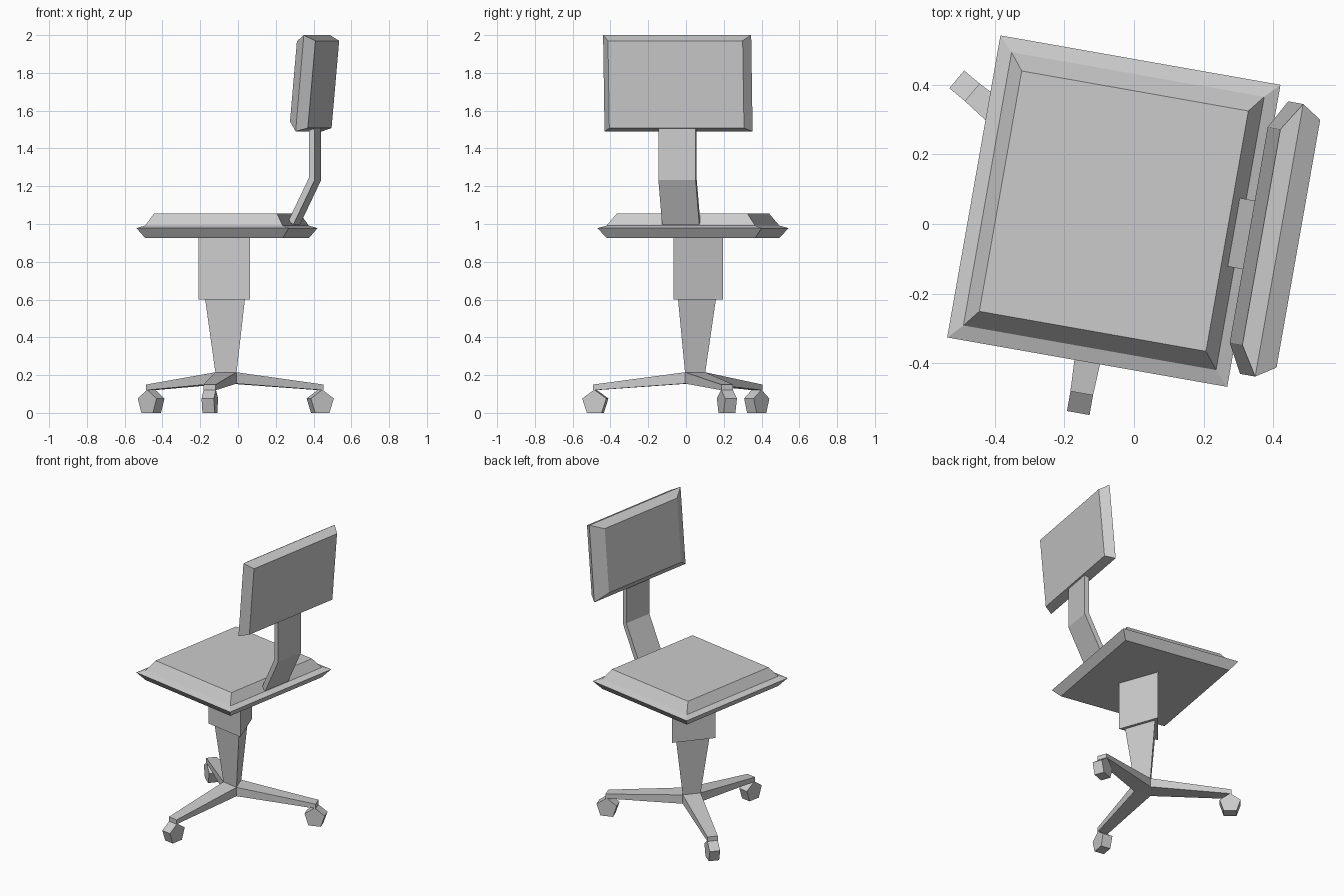
import bpy, bmesh
from math import sin, cos, radians, pi
from mathutils import Matrix, Vector

if "Cube" in bpy.data.objects:
    bpy.data.objects.remove(bpy.data.objects["Cube"])

# The whole chair is turned 10 degrees about its column
PLACE = Matrix.Translation((-0.058, 0.037, 0)) @ Matrix.Rotation(radians(-10), 4, 'Z')


def loft(name, rings, turn=0.0):
    """Skin a stack of equal-sized point rings, closing both ends."""
    bm = bmesh.new()
    loops = [[bm.verts.new(p) for p in ring] for ring in rings]
    n = len(loops[0])
    for a, b in zip(loops, loops[1:]):
        for i in range(n):
            j = (i + 1) % n
            bm.faces.new((a[i], a[j], b[j], b[i]))
    bm.faces.new(loops[0][::-1])
    bm.faces.new(loops[-1])
    bm.transform(PLACE @ Matrix.Rotation(radians(turn), 4, 'Z'))
    bmesh.ops.recalc_face_normals(bm, faces=bm.faces)
    mesh = bpy.data.meshes.new(name)
    bm.to_mesh(mesh)
    bm.free()
    ob = bpy.data.objects.new(name, mesh)
    bpy.context.collection.objects.link(ob)
    return ob


def rect(hx, hy, z):
    return [(-hx, -hy, z), (hx, -hy, z), (hx, hy, z), (-hx, hy, z)]


def triangle(r, z):
    return [(r * cos(radians(a)), r * sin(radians(a)), z) for a in (90, 210, 330)]


def back_ring(h, x0, z0, x1, z1):
    """Upright rectangle leaning from (x0, z0) to (x1, z1)."""
    return [(x0, -h, z0), (x0, h, z0), (x1, h, z1), (x1, -h, z1)]


def leg_ring(x, w, z0, z1):
    return back_ring(w, x, z0, x, z1)


# Seat cushion with flared rim
loft("seat", [rect(0.369, 0.399, 0.925), rect(0.409, 0.441, 0.978),
              rect(0.369, 0.399, 0.992), rect(0.331, 0.351, 1.055)])

# Triangular column: upper sleeve, tapered lower part, hub
loft("column_sleeve", [triangle(0.16, 0.60), triangle(0.16, 0.925)])
loft("column", [triangle(0.066, 0.155), triangle(0.066, 0.215), triangle(0.123, 0.60)])

# Three legs with pentagonal wheels
R, WX, W = 0.068, 0.525, 0.033
for i, turn in enumerate((30, 150, 270)):
    loft(f"leg_{i + 1}", [leg_ring(0.033, 0.057, 0.155, 0.215),
                          leg_ring(0.532, 0.033, 0.12, 0.15)], turn)
    pent = [(WX + R * sin(k * 2 * pi / 5), 0.055 + R * cos(k * 2 * pi / 5)) for k in range(5)]
    loft(f"wheel_{i + 1}", [[(x, s * W, z) for x, z in pent] for s in (-1, 1)], turn)

# Bent strip carrying the backrest
profile = [(0.345, 1.012), (0.375, 0.998), (0.488, 1.232),
           (0.488, 1.51), (0.457, 1.51), (0.457, 1.243)]
loft("backrest_support", [[(x, y, z) for x, z in profile] for y in (-0.1, 0.1)])

# Leaning backrest, chamfered front and back
loft("backrest", [back_ring(0.315, 0.394, 1.543, 0.431, 1.967),
                  back_ring(0.398, 0.439, 1.49, 0.483, 2.0),
                  back_ring(0.362, 0.498, 1.508, 0.539, 1.97)])
